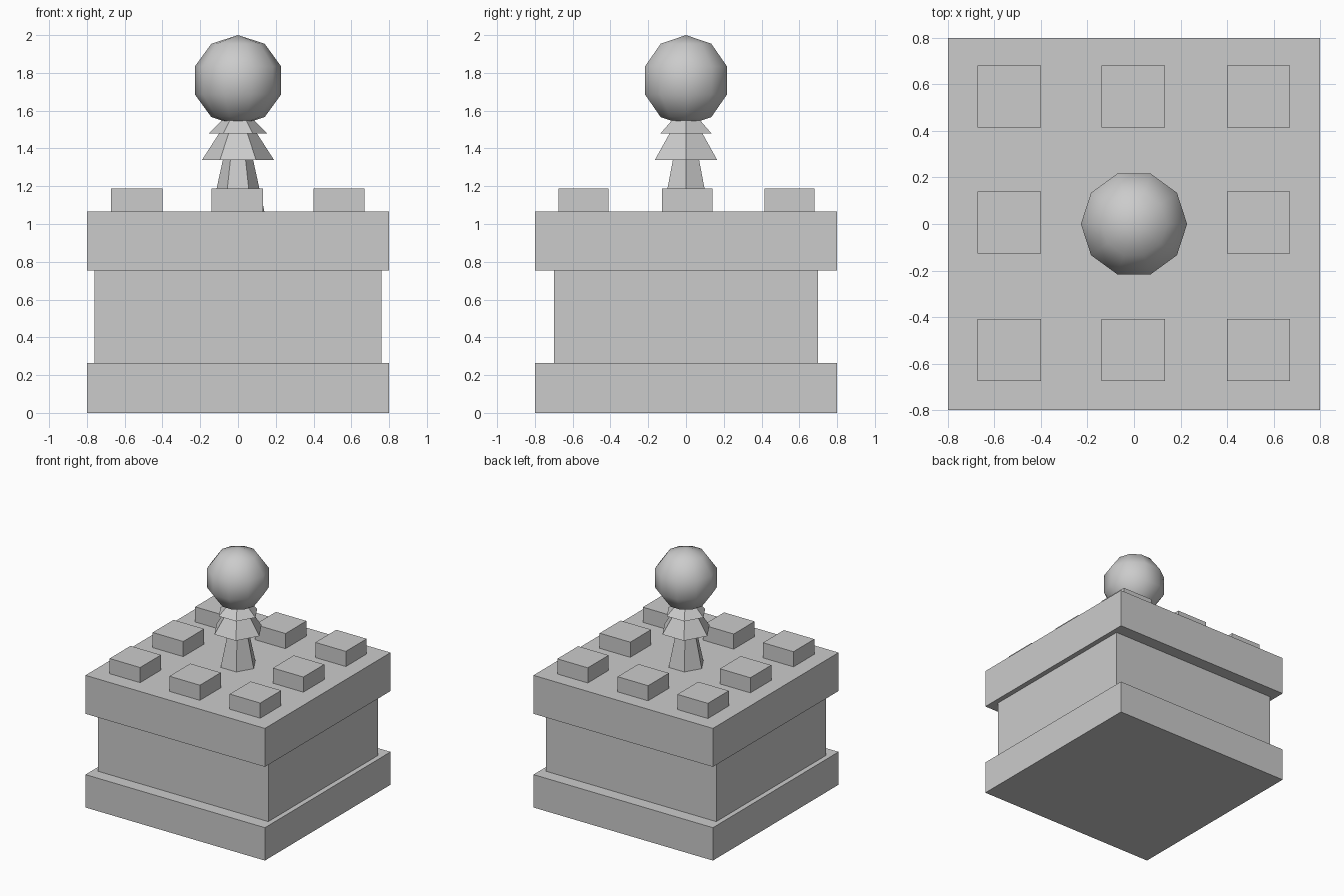
import bpy, bmesh
from math import sin, cos, pi

if "Cube" in bpy.data.objects:
    bpy.data.objects.remove(bpy.data.objects["Cube"])


def new_object(name, bm):
    bmesh.ops.recalc_face_normals(bm, faces=bm.faces)
    mesh = bpy.data.meshes.new(name)
    bm.to_mesh(mesh)
    bm.free()
    obj = bpy.data.objects.new(name, mesh)
    bpy.context.collection.objects.link(obj)
    return obj


def box(name, x, y, z0, z1, hx, hy):
    bm = bmesh.new()
    bmesh.ops.create_cube(bm, size=1)
    bmesh.ops.scale(bm, vec=(2 * hx, 2 * hy, z1 - z0), verts=bm.verts)
    bmesh.ops.translate(bm, vec=(x, y, (z0 + z1) / 2), verts=bm.verts)
    return new_object(name, bm)


def lathe(name, profile, sides, smooth=False):
    """Spin (radius, z) points round the z axis; the first side corner is on +x."""
    bm = bmesh.new()
    rings = []
    for r, z in profile:
        rings.append([bm.verts.new((r * cos(2 * pi * i / sides),
                                    r * sin(2 * pi * i / sides), z))
                      for i in range(sides)])
    for a, b in zip(rings, rings[1:]):
        for i in range(sides):
            j = (i + 1) % sides
            bm.faces.new((a[i], a[j], b[j], b[i]))
    if profile[0][0] > 0:
        bm.faces.new(rings[0][::-1])
    if profile[-1][0] > 0:
        bm.faces.new(rings[-1])
    bmesh.ops.remove_doubles(bm, verts=bm.verts, dist=1e-5)
    for f in bm.faces:
        f.smooth = smooth
    return new_object(name, bm)


# Stacked body
box("base_slab", 0, 0, 0, 0.265, 0.80, 0.80)
box("body", 0, 0, 0.265, 0.755, 0.76, 0.70)
box("top_slab", 0, 0, 0.755, 1.065, 0.80, 0.80)

# Ring of eight raised blocks, centre left free
for row, y in enumerate((-0.542, 0.007, 0.548)):
    for col, x in enumerate((-0.536, -0.003, 0.535)):
        if (row, col) != (1, 1):
            box(f"raised_block_{row}_{col}", x, y, 1.065, 1.187, 0.136, 0.133)

# Six-sided stem with two flared collars
lathe("finial_stem", [(0.14, 1.065), (0.08, 1.34), (0.19, 1.34), (0.10, 1.48),
                      (0.155, 1.48), (0.085, 1.55)], 6)

# Low-poly ball on top
R, CZ, STEPS = 0.24, 1.76, 5
ball = [(R * sin(pi * k / STEPS) if 0 < k < STEPS else 0, CZ - R * cos(pi * k / STEPS))
        for k in range(STEPS + 1)]
lathe("finial_ball", ball, 10, smooth=True)
